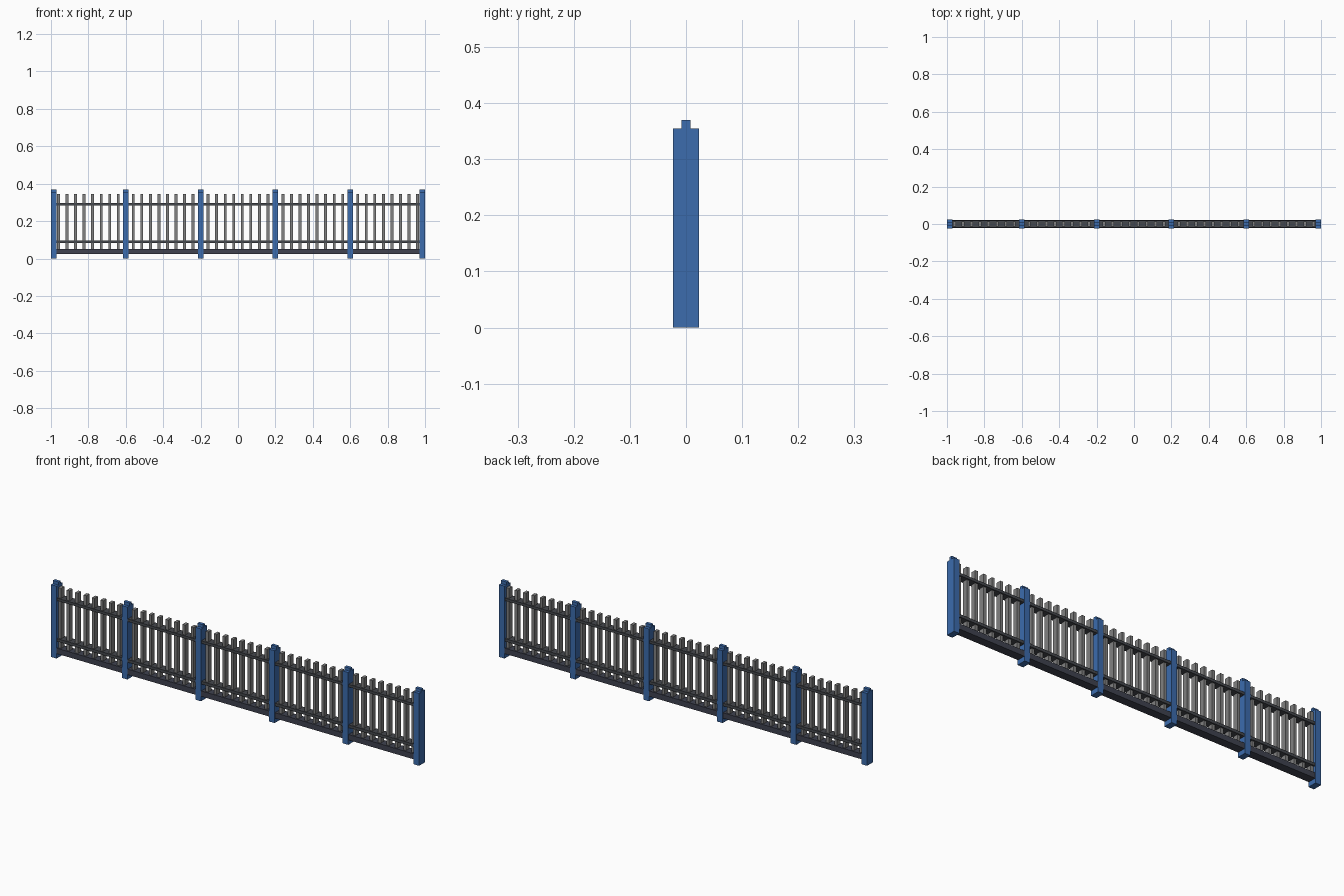
import bpy, bmesh
from mathutils import Matrix

if "Cube" in bpy.data.objects:
    bpy.data.objects.remove(bpy.data.objects["Cube"], do_unlink=True)


def material(name, rgb):
    m = bpy.data.materials.new(name)
    m.use_nodes = True
    m.diffuse_color = (*rgb, 1)
    m.node_tree.nodes["Principled BSDF"].inputs["Base Color"].default_value = (*rgb, 1)
    return m


BLUE = material("blue paint", (0.045, 0.15, 0.42))
GREY = material("grey metal", (0.22, 0.22, 0.22))
DARK = material("dark metal", (0.06, 0.065, 0.075))
BASE = material("dark slate", (0.05, 0.055, 0.08))


def boxes(name, mat, items):
    """One object made of boxes, each given as (x0, x1, y0, y1, z0, z1)."""
    bm = bmesh.new()
    for x0, x1, y0, y1, z0, z1 in items:
        place = Matrix.Translation(((x0 + x1) / 2, (y0 + y1) / 2, (z0 + z1) / 2))
        size = Matrix.Diagonal((x1 - x0, y1 - y0, z1 - z0, 1))
        bmesh.ops.create_cube(bm, size=1, matrix=place @ size)
    me = bpy.data.meshes.new(name)
    bm.to_mesh(me)
    bm.free()
    me.materials.append(mat)
    ob = bpy.data.objects.new(name, me)
    bpy.context.collection.objects.link(ob)
    return ob


# Posts with a narrow raised ridge on top
for i, x in enumerate((-0.985, -0.6, -0.2, 0.2, 0.6, 0.985)):
    boxes(f"post_{i + 1}", BLUE, [
        (x - 0.015, x + 0.015, -0.023, 0.023, 0, 0.355),
        (x - 0.015, x + 0.015, -0.008, 0.008, 0.355, 0.37)])

# Eight upright bars in each of the five bays
for b in range(5):
    centre = -0.8 + 0.4 * b
    xs = [centre + (k - 3.5) * 0.0457 for k in range(8)]
    boxes(f"bars_bay_{b + 1}", GREY,
          [(x - 0.0075, x + 0.0075, -0.0125, 0.0125, 0.045, 0.345) for x in xs])

# Horizontal rails and the bottom beam
boxes("upper_rail", DARK, [(-0.975, 0.975, -0.02, 0.02, 0.283, 0.296)])
boxes("lower_rail", DARK, [(-0.975, 0.975, -0.02, 0.02, 0.083, 0.097)])
boxes("bottom_beam", BASE, [(-0.975, 0.975, -0.021, 0.021, 0.023, 0.05)])
